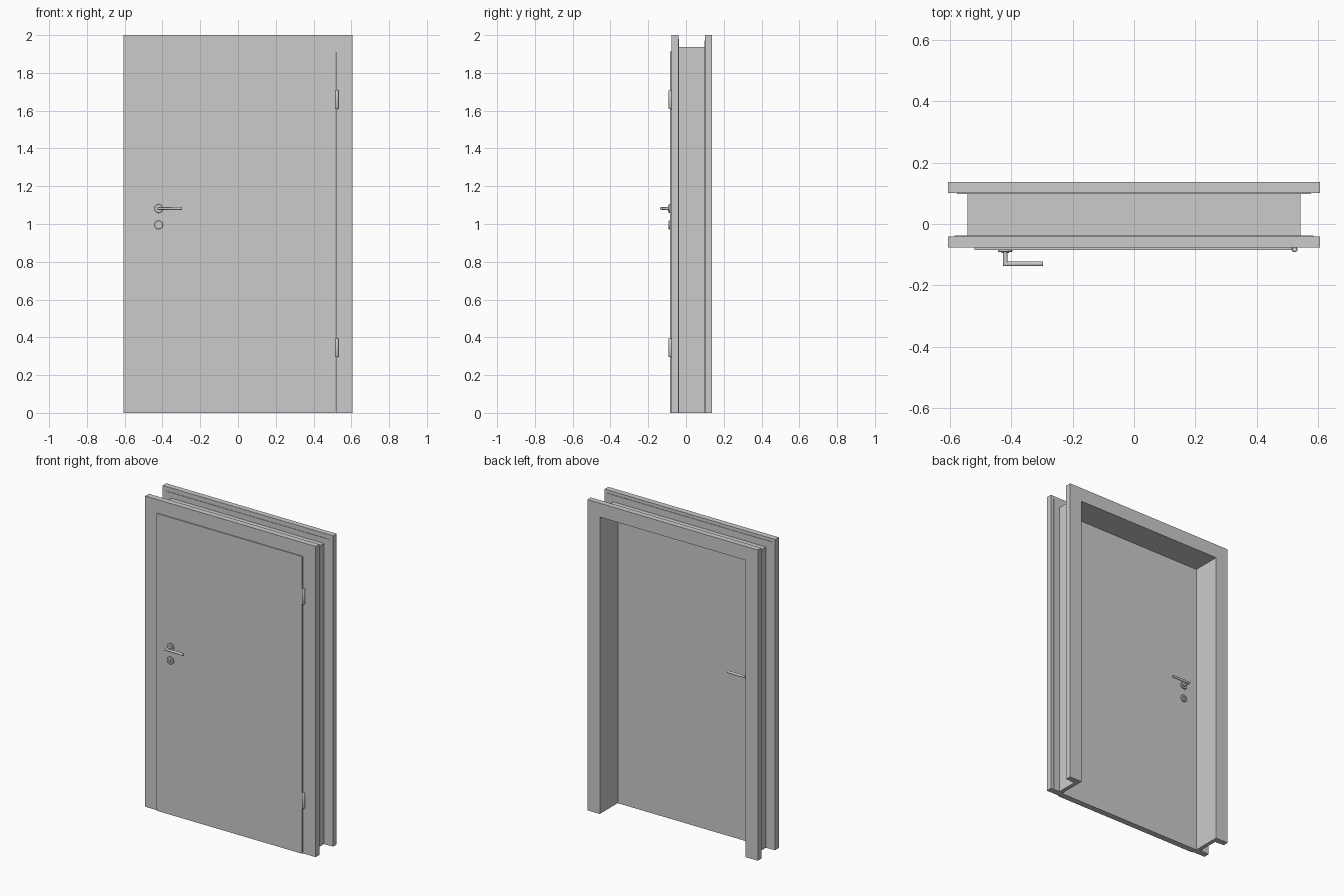
import bpy, bmesh, math
from mathutils import Matrix

if "Cube" in bpy.data.objects:
    bpy.data.objects.remove(bpy.data.objects["Cube"])

LEAF_FRONT, LEAF_BACK = -0.084, -0.045
HANDLE_X = -0.42


def finish(name, bm, smooth=False):
    bmesh.ops.recalc_face_normals(bm, faces=bm.faces)
    me = bpy.data.meshes.new(name)
    bm.to_mesh(me)
    bm.free()
    ob = bpy.data.objects.new(name, me)
    bpy.context.collection.objects.link(ob)
    if smooth:
        bpy.ops.object.select_all(action='DESELECT')
        bpy.context.view_layer.objects.active = ob
        ob.select_set(True)
        bpy.ops.object.shade_smooth_by_angle(angle=math.radians(35))
    return ob


def door_surround(name, profile):
    """Sweep a (half width, y) section up, across and down with mitred corners."""
    bm = bmesh.new()
    rings = []
    for sx, up in ((-1, 0), (-1, 1), (1, 1), (1, 0)):
        rings.append([bm.verts.new((sx * w, y, up * (2 - (0.607 - w)))) for w, y in profile])
    n = len(profile)
    for a, b in zip(rings, rings[1:]):
        for i in range(n):
            j = (i + 1) % n
            bm.faces.new((a[i], a[j], b[j], b[i]))
    bm.faces.new(rings[0])
    bm.faces.new(rings[-1])
    return finish(name, bm)


def box(name, x0, x1, y0, y1, z0, z1):
    bm = bmesh.new()
    m = Matrix.Translation(((x0 + x1) / 2, (y0 + y1) / 2, (z0 + z1) / 2))
    bmesh.ops.create_cube(bm, size=1, matrix=m @ Matrix.Diagonal((x1 - x0, y1 - y0, z1 - z0, 1)))
    return finish(name, bm)


def lathe(name, profile, origin, axis, seg=32):
    """Spin a (radius, distance) profile about axis 'Z' or along +y / -y."""
    bm = bmesh.new()
    pts = [bm.verts.new((r, 0, d)) for r, d in profile]
    edges = [bm.edges.new(p) for p in zip(pts, pts[1:])]
    bmesh.ops.spin(bm, geom=pts + edges, cent=(0, 0, 0), axis=(0, 0, 1),
                   angle=math.tau, steps=seg, use_duplicate=False)
    bmesh.ops.remove_doubles(bm, verts=bm.verts, dist=1e-5)
    turn = {'Z': 0, '-Y': math.pi / 2, '+Y': -math.pi / 2}[axis]
    bm.transform(Matrix.Translation(origin) @ Matrix.Rotation(turn, 4, 'X'))
    return finish(name, bm, True)


# Frame: front casing, back casing (each with a thin stepped lip) and lining
door_surround("front_casing", [(0.518, -0.077), (0.607, -0.077), (0.607, -0.040),
                               (0.586, -0.040), (0.586, -0.037), (0.518, -0.037)])
door_surround("back_casing", [(0.518, 0.137), (0.607, 0.137), (0.607, 0.101),
                              (0.578, 0.101), (0.578, 0.098), (0.518, 0.098)])
door_surround("frame_lining", [(0.518, -0.040), (0.543, -0.040), (0.543, 0.101), (0.518, 0.101)])

# Door leaf, standing slightly proud of the casing
box("door_leaf", -0.52, 0.515, LEAF_FRONT, LEAF_BACK, 0, 1.913)

# Hinge barrels
for label, z in (("lower", 0.295), ("upper", 1.61)):
    lathe(label + "_hinge", [(0, 0), (0.007, 0), (0.009, 0.003), (0.009, 0.097),
                             (0.007, 0.1), (0, 0.1)], (0.524, -0.083, z), 'Z', 24)

# Lever handle and keyhole plate on both faces
for label, y, s, axis in (("front", LEAF_FRONT, -1, '-Y'), ("back", LEAF_BACK, 1, '+Y')):
    lathe(label + "_handle_rose", [(0.023, 0), (0.023, 0.006), (0.021, 0.008), (0.012, 0.008),
                                   (0.012, 0.010), (0, 0.010)], (HANDLE_X, y, 1.082), axis)
    lathe(label + "_keyhole_rose", [(0.023, 0), (0.023, 0.006), (0.021, 0.008), (0.012, 0.008),
                                    (0.012, 0.004), (0, 0.004)], (HANDLE_X, y, 0.995), axis)
    lo, hi = sorted((y, y + s * 0.007))
    box(label + "_lock_core", HANDLE_X - 0.004, HANDLE_X + 0.004, lo, hi, 0.985, 1.005)
    # Lever: round bar with one mitred elbow
    bm = bmesh.new()
    r, reach, tip, seg = 0.0077, y + s * 0.046, -0.297, 24
    rings = [[], [], []]
    for i in range(seg):
        a = math.tau * i / seg
        u, v = r * math.cos(a), r * math.sin(a)
        rings[0].append(bm.verts.new((HANDLE_X + u, y, 1.082 + v)))
        rings[1].append(bm.verts.new((HANDLE_X + u, reach - s * u, 1.082 + v)))
        rings[2].append(bm.verts.new((tip, reach - s * u, 1.082 + v)))
    for a, b in zip(rings, rings[1:]):
        for i in range(seg):
            j = (i + 1) % seg
            bm.faces.new((a[i], a[j], b[j], b[i]))
    bm.faces.new(rings[0])
    bm.faces.new(rings[2])
    finish(label + "_lever", bm, True)
